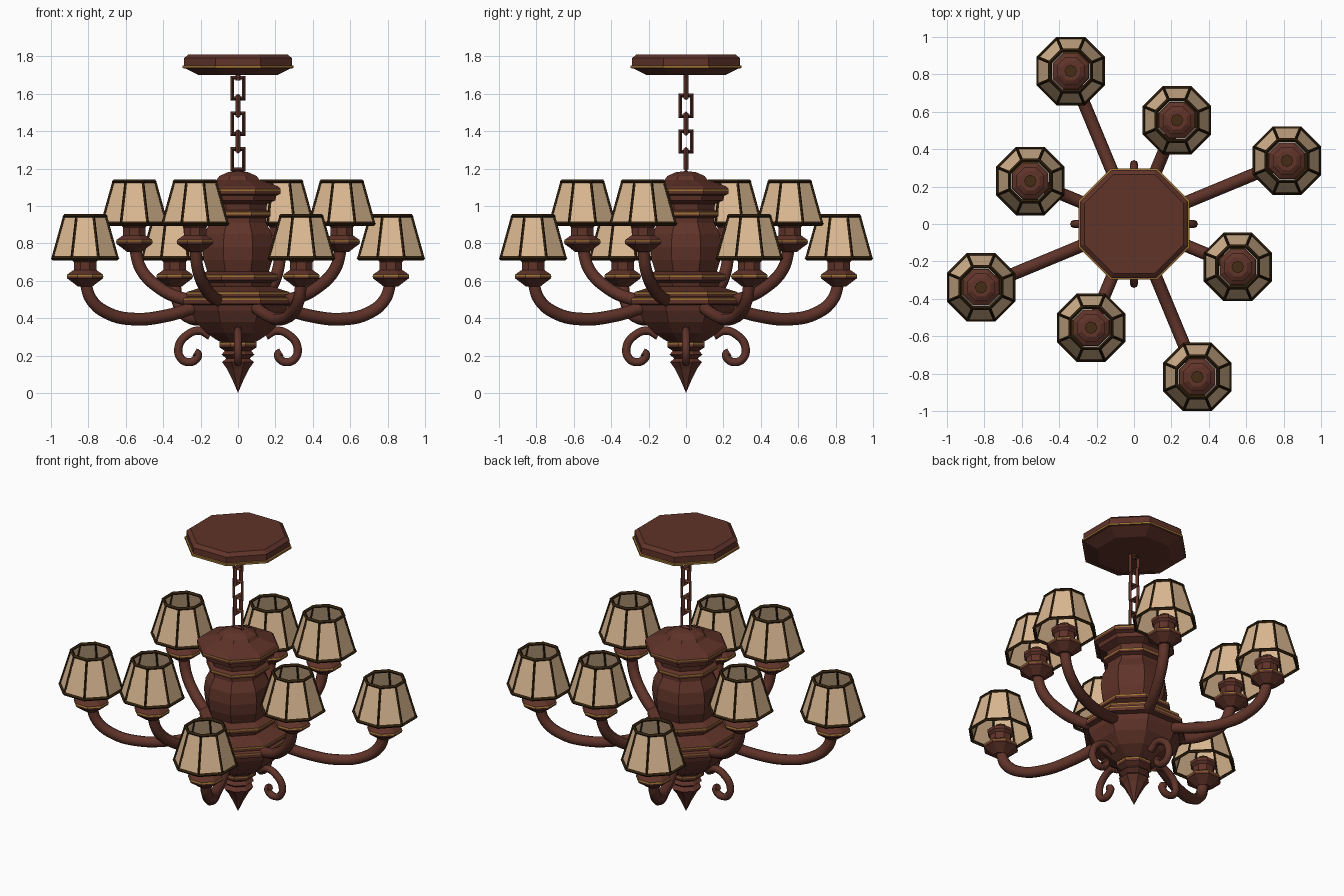
import bpy, bmesh, math
from mathutils import Vector

cube = bpy.data.objects.get("Cube")
if cube:
    bpy.data.objects.remove(cube, do_unlink=True)


def material(name, rgb):
    m = bpy.data.materials.new(name)
    m.use_nodes = True
    m.diffuse_color = (*rgb, 1)
    node = next(n for n in m.node_tree.nodes if n.type == 'BSDF_PRINCIPLED')
    node.inputs["Base Color"].default_value = (*rgb, 1)
    return m


BRONZE = material("red_bronze", (0.115, 0.033, 0.022))
GOLD = material("gold_trim", (0.32, 0.16, 0.035))
CREAM = material("cream_glass", (0.72, 0.49, 0.29))
DARK = material("dark_frame", (0.028, 0.014, 0.004))
SOCKET = material("dark_socket", (0.06, 0.025, 0.007))

SIDES = 8
WIDEN = 1 / math.cos(math.pi / SIDES)   # flat-to-flat radius -> corner radius


def corners(r, z):
    step = 2 * math.pi / SIDES
    return [Vector((r * WIDEN * math.cos((i + .5) * step),
                    r * WIDEN * math.sin((i + .5) * step), z)) for i in range(SIDES)]


def place(name, data, loc=(0, 0, 0), turn=0):
    ob = bpy.data.objects.new(name, data)
    ob.location = loc
    ob.rotation_euler.z = turn
    bpy.context.collection.objects.link(ob)
    return ob


def lathe(name, profile, mats):
    """Eight-sided turning; a third value of 1 paints the band above that point."""
    bm = bmesh.new()
    rings = [[bm.verts.new(c) for c in corners(max(p[0], 1e-6), p[1])] for p in profile]
    for p, low, high in zip(profile, rings, rings[1:]):
        for i in range(SIDES):
            j = (i + 1) % SIDES
            f = bm.faces.new((low[i], low[j], high[j], high[i]))
            f.material_index = p[2] if len(p) > 2 else 0
    bmesh.ops.remove_doubles(bm, verts=bm.verts, dist=1e-4)
    bmesh.ops.recalc_face_normals(bm, faces=bm.faces)
    me = bpy.data.meshes.new(name)
    bm.to_mesh(me)
    bm.free()
    for m in mats:
        me.materials.append(m)
    return me


def curve(name, thickness, mat, sides_level):
    cu = bpy.data.curves.new(name, 'CURVE')
    cu.dimensions = '3D'
    cu.bevel_depth = thickness
    cu.bevel_resolution = sides_level
    cu.use_fill_caps = True
    cu.materials.append(mat)
    return cu


def bent_tube(name, path, thickness):
    cu = curve(name, thickness, BRONZE, 2)
    cu.resolution_u = 5
    s = cu.splines.new('BEZIER')
    s.bezier_points.add(len(path) - 1)
    for b, (r, z) in zip(s.bezier_points, path):
        b.co = (r, 0, z)
        b.handle_left_type = b.handle_right_type = 'AUTO'
    return cu


def add_rod(cu, points, radius=1, closed=False):
    s = cu.splines.new('POLY')
    s.points.add(len(points) - 1)
    for p, co in zip(s.points, points):
        p.co = (*co, 1)
        p.radius = radius
    s.use_cyclic_u = closed
    s.use_smooth = False


# Ceiling canopy
place("ceiling_canopy", lathe("ceiling_canopy", [
    (0, 1.70), (0.21, 1.70), (0.28, 1.735), (0.297, 1.737, 1), (0.297, 1.75, 1),
    (0.288, 1.752), (0.288, 1.79), (0.265, 1.81), (0, 1.81)], [BRONZE, GOLD]))

# Finial, bowl, urn and cap turned as separate stacked parts
place("bottom_finial", lathe("bottom_finial", [
    (0, 0), (0.03, 0.07), (0.06, 0.13), (0.085, 0.165), (0.062, 0.185), (0.088, 0.205),
    (0.07, 0.225), (0.1, 0.245), (0.1, 0.26, 1), (0.1, 0.27), (0.08, 0.285), (0, 0.285)],
    [BRONZE, GOLD]))
place("lower_bowl", lathe("lower_bowl", [
    (0, 0.27), (0.1, 0.275), (0.17, 0.32), (0.225, 0.38), (0.255, 0.44), (0.262, 0.47),
    (0.292, 0.477), (0.292, 0.497, 1), (0.292, 0.507), (0.275, 0.515), (0.275, 0.53, 1),
    (0.275, 0.54), (0.24, 0.55), (0.18, 0.57), (0, 0.57)], [BRONZE, GOLD]))
place("central_urn", lathe("central_urn", [
    (0.17, 0.56), (0.18, 0.59), (0.215, 0.605), (0.215, 0.62, 1), (0.215, 0.632),
    (0.165, 0.65), (0.183, 0.71), (0.19, 0.78), (0.18, 0.85), (0.15, 0.91), (0.15, 0.935),
    (0.175, 0.945), (0.175, 0.955, 1), (0.175, 0.967), (0.15, 0.98)], [BRONZE, GOLD]))
place("top_cap", lathe("top_cap", [
    (0.15, 0.97), (0.155, 1.01), (0.2, 1.03), (0.205, 1.055), (0.228, 1.065),
    (0.228, 1.08, 1), (0.228, 1.09), (0.215, 1.105), (0.115, 1.14), (0.1, 1.16),
    (0.055, 1.18), (0, 1.187)], [BRONZE, GOLD]))

# Hanging chain of square links, each turned a quarter from the last
link = curve("chain_link", 0.014, BRONZE, 0)
add_rod(link, [(x, 0, z) for x, z in
               ((-.03, -.055), (.03, -.055), (.03, .055), (-.03, .055))], closed=True)
for i in range(5):
    place(f"chain_link_{i + 1}", link, (0, 0, 1.25 + i * 0.095), (i % 2) * math.pi / 2)
mount = curve("chain_mount", 0.014, BRONZE, 1)
add_rod(mount, [(0, 0, 1.67), (0, 0, 1.72)])
place("chain_mount", mount)

# Scrolls under the bowl
scroll = bent_tube("scroll", [
    (0.15, 0.305), (0.205, 0.333), (0.272, 0.31), (0.318, 0.245), (0.305, 0.185),
    (0.265, 0.165), (0.225, 0.18), (0.215, 0.208), (0.232, 0.218)], 0.022)
for k in range(4):
    place(f"scroll_{k + 1}", scroll, turn=k * math.pi / 2)

# Lamp parts, shared by every arm, with heights measured from the cup base
cup = lathe("lamp_cup", [
    (0, 0), (0.04, 0), (0.065, 0.02), (0.095, 0.042), (0.098, 0.054, 1), (0.095, 0.064),
    (0.06, 0.088), (0.06, 0.13), (0.074, 0.145), (0.074, 0.165), (0.05, 0.178),
    (0, 0.178)], [BRONZE, GOLD])
socket = curve("lamp_socket", 0.033, SOCKET, 2)
add_rod(socket, [(0, 0, 0.17), (0, 0, 0.2)])
BOTTOM, TOP = (0.173, 0.15), (0.11, 0.376)
shade = lathe("lamp_shade", [BOTTOM, TOP], [CREAM])
frame = curve("shade_frame", 0.008, DARK, 0)
for edge in (BOTTOM, TOP):
    add_rod(frame, corners(*edge), 1.4, True)
for low, high in zip(corners(*BOTTOM), corners(*TOP)):
    add_rod(frame, [low, high])

# Four long low arms and four short high arms
long_arm = bent_tube("long_arm", [
    (0.22, 0.465), (0.43, 0.41), (0.6, 0.395), (0.75, 0.425), (0.85, 0.5), (0.885, 0.6)], 0.034)
short_arm = bent_tube("short_arm", [
    (0.2, 0.49), (0.34, 0.51), (0.46, 0.565), (0.56, 0.66), (0.6, 0.785)], 0.034)
for kind, arm, reach, base, start in (("long", long_arm, 0.885, 0.57, 22.5),
                                      ("short", short_arm, 0.6, 0.755, -22.5)):
    for k in range(4):
        a = math.radians(start + 90 * k)
        spot = (reach * math.cos(a), reach * math.sin(a), base)
        place(f"{kind}_arm_{k + 1}", arm, turn=a)
        for data in (cup, socket, shade, frame):
            place(f"{kind}_{data.name}_{k + 1}", data, spot)
